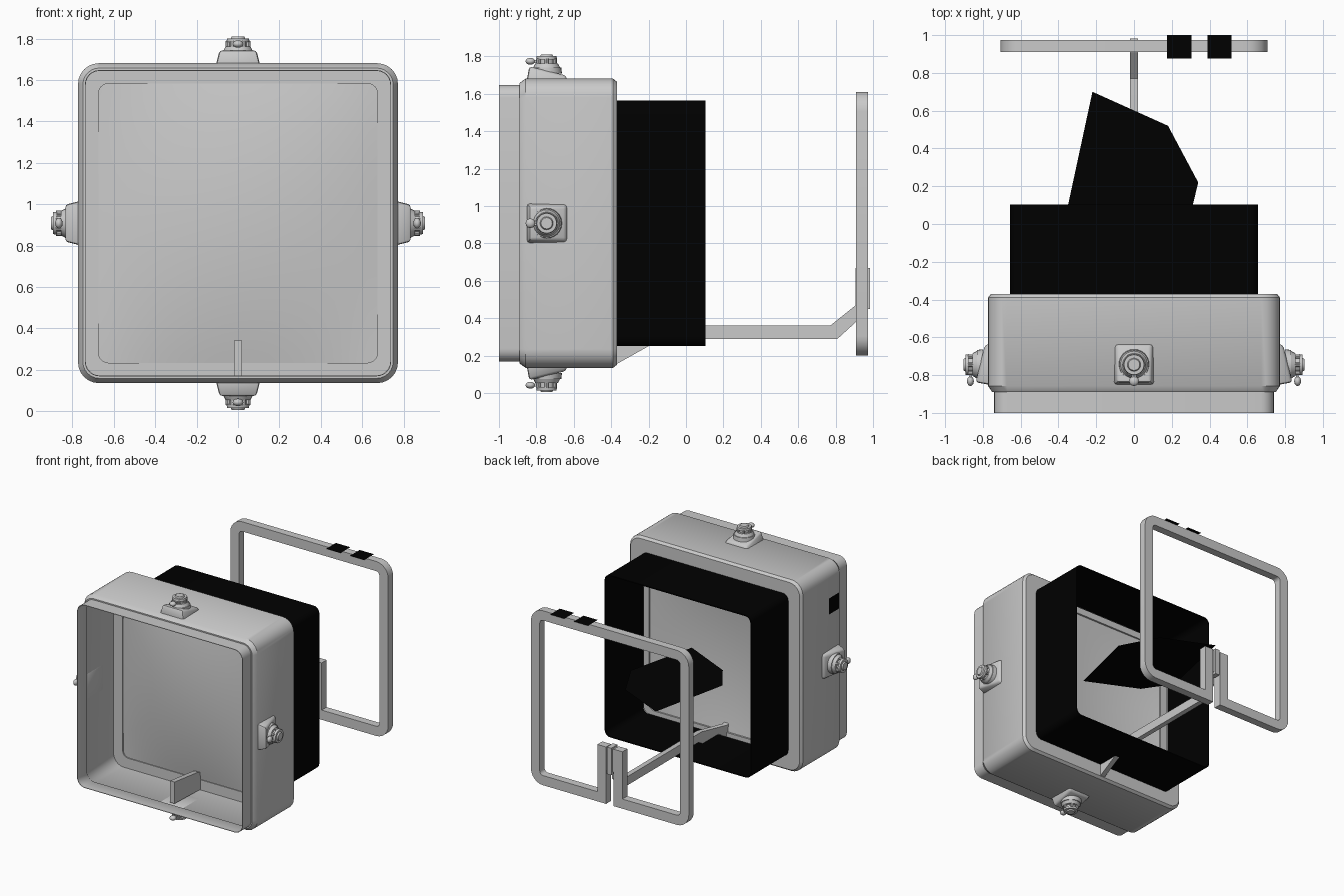
import bpy, bmesh, math
from mathutils import Matrix, Vector

if "Cube" in bpy.data.objects:
    bpy.data.objects.remove(bpy.data.objects["Cube"])

CENTER = Vector((0, 0, 0.908))
made = []


def material(name, colour):
    m = bpy.data.materials.new(name)
    m.use_nodes = True
    m.diffuse_color = colour
    m.node_tree.nodes["Principled BSDF"].inputs["Base Color"].default_value = colour
    return m


GREY = material("metal grey", (0.59, 0.59, 0.59, 1))
BLACK = material("matte black", (0.0, 0.0, 0.0, 1))


def finish(name, bm, mat, closed=True):
    if closed:
        bmesh.ops.recalc_face_normals(bm, faces=bm.faces)
    me = bpy.data.meshes.new(name)
    bm.to_mesh(me)
    bm.free()
    me.materials.append(mat)
    ob = bpy.data.objects.new(name, me)
    bpy.context.collection.objects.link(ob)
    made.append(ob)
    return ob


def rounded_square(half, radius, steps=6):
    pts = []
    for q in range(4):
        for i in range(steps + 1):
            a = math.radians(90 * q + 90 * i / steps)
            sx = 1 if q in (0, 3) else -1
            sz = 1 if q in (0, 1) else -1
            pts.append((sx * (half - radius) + radius * math.cos(a),
                        sz * (half - radius) + radius * math.sin(a)))
    return pts


def square_loft(name, profile, mat):
    """Closed ring: each profile entry is (y, half width, corner radius)."""
    bm = bmesh.new()
    rings = [[bm.verts.new((x, y, CENTER.z + z)) for x, z in rounded_square(h, r)]
             for y, h, r in profile]
    n = len(rings[0])
    for k, a in enumerate(rings):
        b = rings[(k + 1) % len(rings)]
        for i in range(n):
            j = (i + 1) % n
            bm.faces.new((a[i], a[j], b[j], b[i]))
    return finish(name, bm, mat)


def box(bm, lo, hi):
    lo, hi = Vector(lo), Vector(hi)
    m = Matrix.Translation((lo + hi) / 2) @ Matrix.Diagonal((*(hi - lo), 1))
    return bmesh.ops.create_cube(bm, size=1, matrix=m)["verts"]


def sheet(name, corners, mat):
    bm = bmesh.new()
    bm.faces.new([bm.verts.new(c) for c in corners])
    return finish(name, bm, mat, closed=False)


# Main housing, an open-fronted shell with a stepped front collar
square_loft("housing", [
    (-1.0, 0.74, 0.07), (-0.89, 0.74, 0.07), (-0.89, 0.75, 0.08), (-0.857, 0.773, 0.1),
    (-0.39, 0.773, 0.1), (-0.37, 0.757, 0.09), (-0.37, 0.65, 0.05),
    (-0.39, 0.65, 0.05), (-0.39, 0.757, 0.09), (-0.85, 0.757, 0.09),
    (-0.88, 0.736, 0.067), (-1.0, 0.736, 0.067)], GREY)

# Pane border and domed pane
square_loft("pane_border", [(-0.51, 0.757, 0.09), (-0.51, 0.675, 0.05),
                            (-0.49, 0.675, 0.05), (-0.49, 0.757, 0.09)], GREY)
bm = bmesh.new()
bmesh.ops.create_grid(bm, x_segments=20, y_segments=20, size=0.7,
                      matrix=Matrix.Translation(CENTER) @ Matrix.Rotation(math.pi / 2, 4, 'X'))
for v in bm.verts:
    u, w = v.co.x / 0.7, (v.co.z - CENTER.z) / 0.7
    v.co.y = -0.5 - 0.07 * (1 - u * u) * (1 - w * w)
finish("pane", bm, GREY, closed=False)

# Dark rear hood, open at the back
square_loft("hood", [(-0.38, 0.656, 0.05), (0.103, 0.656, 0.05),
                     (0.103, 0.648, 0.045), (-0.38, 0.648, 0.045)], BLACK)

# Thin dark flag in the hood opening
sheet("flag", [(x, y, 0.91) for x, y in (
    (-0.22, 0.7), (0.18, 0.52), (0.34, 0.22), (0.2, -0.36), (-0.21, -0.17), (-0.36, 0.05))],
    BLACK)

# Support arm with its foot in the housing and a bent rear end
outline = [(-0.84, 0.165), (-0.38, 0.15), (-0.13, 0.29), (0.81, 0.29), (0.92, 0.39),
           (0.92, 0.48), (0.77, 0.36), (-0.17, 0.36), (-0.5, 0.29), (-0.54, 0.305),
           (-0.84, 0.34)]
bm = bmesh.new()
sides = [[bm.verts.new((x, y, z)) for y, z in outline] for x in (-0.02, 0.02)]
for side in sides:
    bm.faces.new(side)
for i in range(len(outline)):
    j = (i + 1) % len(outline)
    bm.faces.new((sides[0][i], sides[0][j], sides[1][j], sides[1][i]))
finish("support_arm", bm, GREY)

# Clamp holding the frame
bm = bmesh.new()
box(bm, (-0.02, 0.905, 0.45), (0.02, 0.983, 0.668))
box(bm, (-0.036, 0.915, 0.47), (0.036, 0.965, 0.655))
finish("frame_clamp", bm, GREY)


# Sighting frame: flat bar swept along a path that turns up at the gap
def corner(cx, cz, r, start):
    return [Vector((cx + r * math.cos(math.radians(start + 15 * i)),
                    cz + r * math.sin(math.radians(start + 15 * i)))) for i in range(7)]


half_path = [Vector((0.073, 0.66)), Vector((0.073, 0.239))]
half_path += corner(0.599, 0.307, 0.068, -90) + corner(0.599, 1.504, 0.068, 0)
path = half_path + [Vector((-p.x, p.y)) for p in reversed(half_path)]
bm = bmesh.new()
sections = []
for i, p in enumerate(path):
    before = (p - path[i - 1]).normalized() if i else None
    after = (path[i + 1] - p).normalized() if i < len(path) - 1 else None
    before, after = before or after, after or before
    n1, n2 = Vector((-before.y, before.x)), Vector((-after.y, after.x))
    miter = (n1 + n2).normalized()
    miter *= 0.039 / miter.dot(n1)
    a, b = p + miter, p - miter
    sections.append([bm.verts.new(c) for c in (
        (a.x, 0.91, a.y), (b.x, 0.91, b.y), (b.x, 0.973, b.y), (a.x, 0.973, a.y))])
for s, t in zip(sections, sections[1:]):
    for k in range(4):
        bm.faces.new((s[k], s[(k + 1) % 4], t[(k + 1) % 4], t[k]))
bm.faces.new(sections[0])
bm.faces.new(sections[-1])
finish("sighting_frame", bm, GREY)

# Dark tabs on top of the frame, and a dark patch on the housing side
for name, x in (("inner_tab", 0.24), ("outer_tab", 0.452)):
    sheet(name, [(x + sx * 0.064, 0.938 + sy * 0.062, 1.613)
                 for sx, sy in ((-1, -1), (1, -1), (1, 1), (-1, 1))], BLACK)
sheet("side_patch", [(-0.7745, y, z) for y, z in (
    (-0.85, 1.3), (-0.85, 1.43), (-0.72, 1.43), (-0.72, 1.3))], BLACK)


# Latches: wedge base, stepped knob, lugs and a small ball-ended lever
def cylinder(bm, y, lo, hi, r1, r2, x=0, sides=24):
    bmesh.ops.create_cone(bm, cap_ends=True, segments=sides, radius1=r1, radius2=r2,
                          depth=hi - lo, matrix=Matrix.Translation((x, y, (lo + hi) / 2)))


def latch(name, turn):
    bm = bmesh.new()
    for v in box(bm, (-0.109, -0.853, 0.755), (0.109, -0.632, 0.84)):
        if v.co.z > 0.8:
            v.co.x *= 0.82
            front = v.co.y < -0.7
            v.co.z = 0.838 if front else 0.79
            v.co.y += 0.015 if front else -0.01
    bmesh.ops.bevel(bm, geom=bm.edges[:], offset=0.014, segments=2, affect='EDGES', profile=0.5)
    y = -0.745
    cylinder(bm, y, 0.8, 0.832, 0.082, 0.078)
    cylinder(bm, y, 0.832, 0.855, 0.072, 0.06)
    cylinder(bm, y, 0.855, 0.875, 0.042, 0.042)
    cylinder(bm, y, 0.875, 0.893, 0.056, 0.053)
    cylinder(bm, y, 0.893, 0.903, 0.035, 0.03)
    for k in range(6):
        a = k * math.pi / 3
        cylinder(bm, y + 0.05 * math.sin(a), 0.85, 0.88, 0.011, 0.011,
                 0.05 * math.cos(a), 8)
    box(bm, (-0.012, -0.83, 0.858), (0.012, y, 0.872))
    bmesh.ops.create_uvsphere(bm, u_segments=12, v_segments=8, radius=0.026,
                              matrix=Matrix.Translation((0, -0.832, 0.866))
                              @ Matrix.Diagonal((1, 1, 0.7, 1)))
    bm.transform(Matrix.Translation(CENTER) @ Matrix.Rotation(turn, 4, 'Y'))
    finish(name, bm, GREY)


for k, side in enumerate(("top", "left", "bottom", "right")):
    latch(side + "_latch", k * math.pi / 2)

# Smooth the rounded surfaces, keep hard edges
bpy.ops.object.select_all(action='DESELECT')
for ob in made:
    ob.select_set(True)
bpy.context.view_layer.objects.active = made[0]
bpy.ops.object.shade_smooth_by_angle(angle=math.radians(35))
